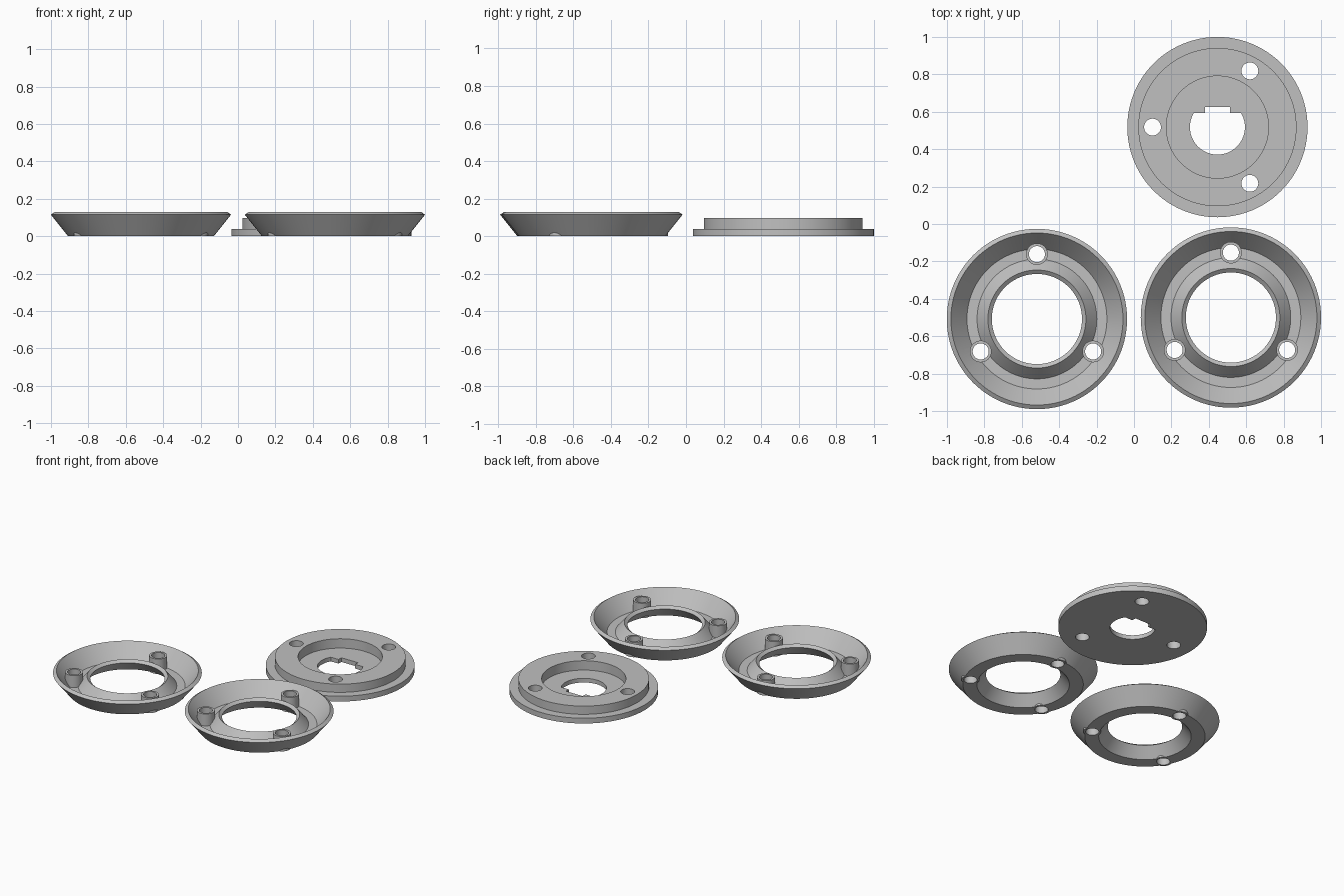
import bpy, bmesh, math
from mathutils import Vector

if "Cube" in bpy.data.objects:
    bpy.data.objects.remove(bpy.data.objects["Cube"])

SEG = 96
grey = bpy.data.materials.new("plain_grey")
grey.diffuse_color = (0.53, 0.53, 0.53, 1)
grey.use_nodes = True
grey.node_tree.nodes["Principled BSDF"].inputs["Base Color"].default_value = grey.diffuse_color


def make_object(name, bm):
    bmesh.ops.recalc_face_normals(bm, faces=bm.faces[:])
    mesh = bpy.data.meshes.new(name)
    bm.to_mesh(mesh)
    bm.free()
    mesh.materials.append(grey)
    obj = bpy.data.objects.new(name, mesh)
    bpy.context.collection.objects.link(obj)
    return obj


def lathe(name, profile):
    """Revolve a closed (radius, height) profile about z."""
    bm = bmesh.new()
    rows = []
    for i in range(SEG):
        a = 2 * math.pi * i / SEG
        rows.append([bm.verts.new((r * math.cos(a), r * math.sin(a), z)) for r, z in profile])
    n = len(profile)
    for i in range(SEG):
        p, q = rows[i], rows[(i + 1) % SEG]
        for j in range(n):
            k = (j + 1) % n
            bm.faces.new((p[j], q[j], q[k], p[k]))
    return make_object(name, bm)


def prism(name, outlines, z0, z1):
    """Extrude one or more outlines between two heights."""
    bm = bmesh.new()
    for pts in outlines:
        face = bm.faces.new([bm.verts.new((x, y, z0)) for x, y in pts])
        ext = bmesh.ops.extrude_face_region(bm, geom=[face])["geom"]
        top = [v for v in ext if isinstance(v, bmesh.types.BMVert)]
        bmesh.ops.translate(bm, verts=top, vec=Vector((0, 0, z1 - z0)))
    return make_object(name, bm)


def circle(r, cx=0.0, cy=0.0, n=48):
    return [(cx + r * math.cos(2 * math.pi * i / n), cy + r * math.sin(2 * math.pi * i / n))
            for i in range(n)]


def bolt_circles(r, start):
    """Three circles evenly spaced on the bolt circle."""
    angles = [math.radians(start + 120 * i) for i in range(3)]
    return [circle(r, 0.347 * math.cos(a), 0.347 * math.sin(a)) for a in angles]


def boolean(obj, tool, op):
    mod = obj.modifiers.new("bool", "BOOLEAN")
    mod.operation, mod.solver, mod.object = op, "EXACT", tool
    bpy.context.view_layer.update()
    dg = bpy.context.evaluated_depsgraph_get()
    mesh = bpy.data.meshes.new_from_object(obj.evaluated_get(dg))
    obj.modifiers.clear()
    obj.data = mesh
    bpy.data.objects.remove(tool)


def smooth(obj):
    bpy.ops.object.select_all(action="DESELECT")
    obj.select_set(True)
    bpy.context.view_layer.objects.active = obj
    bpy.ops.object.shade_smooth_by_angle(angle=math.radians(25))


# Dished ring: flared outer wall, flat floor, inward leaning inner wall
ring = lathe("left_dished_ring", [
    (0.39, 0), (0.482, 0.115), (0.46, 0.13), (0.374, 0.022),
    (0.32, 0.022), (0.262, 0.09), (0.241, 0.073), (0.30, 0)])
# Three screw bosses with through holes
boolean(ring, prism("bosses", bolt_circles(0.058, 90), 0.0004, 0.107), "UNION")
boolean(ring, prism("boss_holes", bolt_circles(0.043, 90), -0.1, 0.3), "DIFFERENCE")
smooth(ring)
ring.location = (-0.519, -0.508, 0)

# Second identical ring
ring2 = ring.copy()
ring2.name = "right_dished_ring"
ring2.location = (0.518, -0.5, 0)
bpy.context.collection.objects.link(ring2)

# Stepped hub: flange, raised body, round recess
hub = prism("stepped_hub", [circle(0.482, n=SEG)], 0, 0.038)
boolean(hub, prism("body", [circle(0.423, n=SEG)], 0.01, 0.097), "UNION")
boolean(hub, prism("recess", [circle(0.273, n=SEG)], 0.03, 0.3), "DIFFERENCE")

# Bore with a flat side and a square notch
flat, r = 0.075, 0.147
a0 = math.asin(flat / r)
sweep = math.pi + 2 * a0
bore = [(r * math.cos(math.pi - a0 + sweep * i / 48), r * math.sin(math.pi - a0 + sweep * i / 48))
        for i in range(49)]
bore += [(0.066, flat), (0.066, 0.107), (-0.066, 0.107), (-0.066, flat)]
boolean(hub, prism("bore", [bore], -0.1, 0.3), "DIFFERENCE")
boolean(hub, prism("bolt_holes", bolt_circles(0.045, 60), -0.1, 0.3), "DIFFERENCE")
smooth(hub)
hub.location = (0.446, 0.518, 0)
